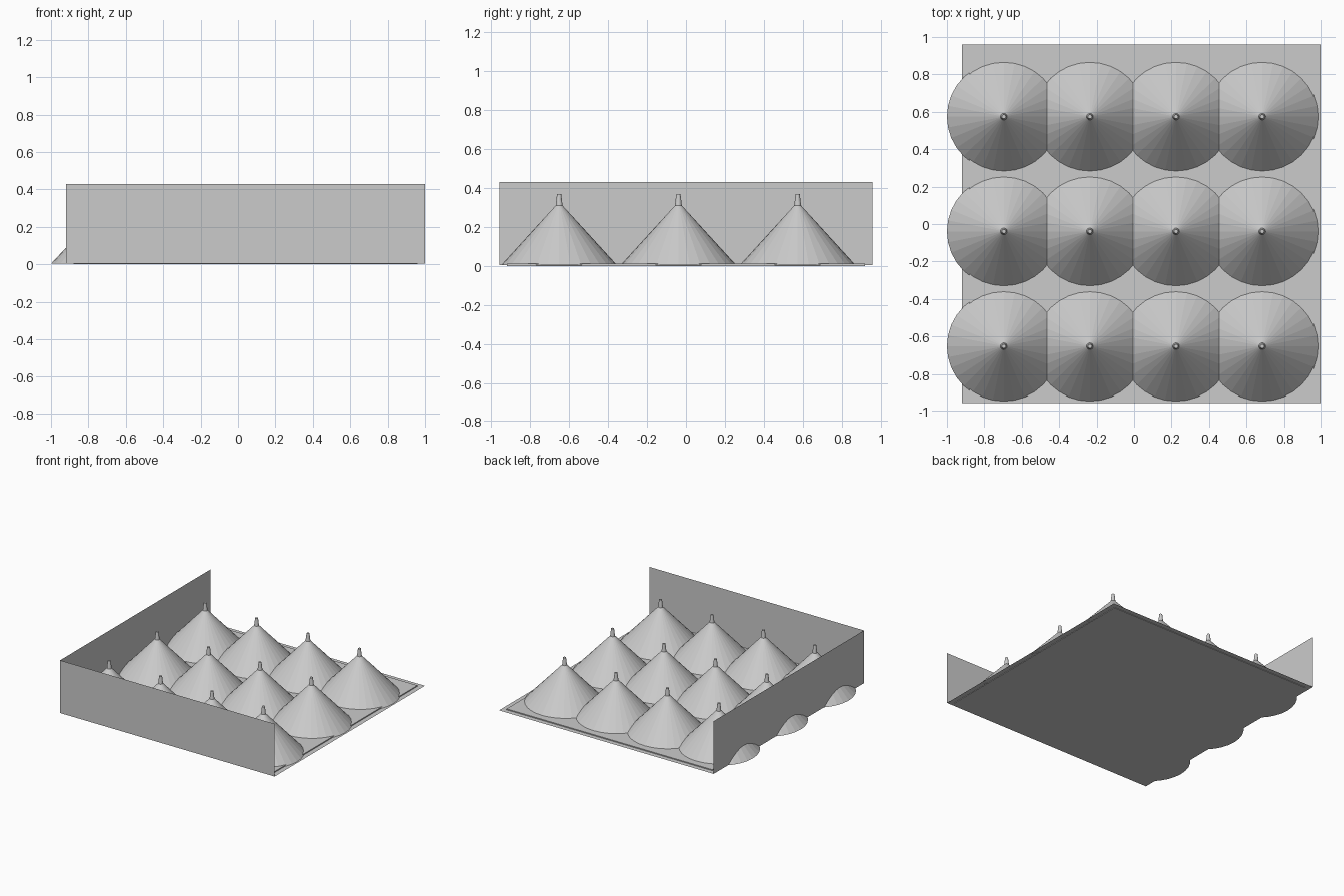
import bpy
import bmesh
import math

default = bpy.data.objects.get("Cube")
if default:
    bpy.data.objects.remove(default, do_unlink=True)

GREY = (0.6, 0.6, 0.6, 1.0)
grey = bpy.data.materials.new("light_grey")
grey.use_nodes = True
grey.diffuse_color = GREY
grey.node_tree.nodes["Principled BSDF"].inputs["Base Color"].default_value = GREY

X0, X1, Y0, Y1 = -0.92, 1.0, -0.96, 0.96
FLOOR, WALL_TOP, INSET = 0.004, 0.43, 0.04


def add_object(name, bm):
    mesh = bpy.data.meshes.new(name)
    bm.to_mesh(mesh)
    bm.free()
    mesh.materials.append(grey)
    obj = bpy.data.objects.new(name, mesh)
    bpy.context.collection.objects.link(obj)
    return obj


def panel(name, corners):
    bm = bmesh.new()
    bm.faces.new([bm.verts.new(c) for c in corners])
    return add_object(name, bm)


def lathe(name, profile, sides, center, scale_y):
    """Closed turned shape from (radius, height) pairs."""
    bm = bmesh.new()
    rings = []
    for r, z in profile:
        angles = [2 * math.pi * i / sides for i in range(sides)]
        rings.append([bm.verts.new((center[0] + r * math.cos(a),
                                    center[1] + r * scale_y * math.sin(a), z))
                      for a in angles])
    for low, high in zip(rings, rings[1:]):
        for i in range(sides):
            j = (i + 1) % sides
            bm.faces.new((low[i], low[j], high[j], high[i]))
    bm.faces.new(rings[0][::-1])
    bm.faces.new(rings[-1])
    return add_object(name, bm)


# Thin floor sheet and two upright side sheets
panel("floor", [(X0, Y0, FLOOR), (X1, Y0, FLOOR), (X1, Y1, FLOOR), (X0, Y1, FLOOR)])
panel("front_wall", [(X0, Y0, FLOOR), (X1, Y0, FLOOR), (X1, Y0, WALL_TOP), (X0, Y0, WALL_TOP)])
panel("right_wall", [(X0, Y1, FLOOR), (X0, Y0, FLOOR), (X0, Y0, WALL_TOP), (X0, Y1, WALL_TOP)])

# Slightly smaller slab through the floor
bm = bmesh.new()
bmesh.ops.create_cube(bm, size=1)
bmesh.ops.scale(bm, vec=(X1 - X0 - 2 * INSET, Y1 - Y0 - 2 * INSET, 0.012), verts=bm.verts)
bmesh.ops.translate(bm, vec=((X0 + X1) / 2, (Y0 + Y1) / 2, 0.006), verts=bm.verts)
add_object("base_slab", bm)

# Grid of cones, each with a tapered tip
cone_profile = [(0.304, 0.003), (0.018, 0.31), (0.011, 0.37)]
for row in range(3):
    for col in range(4):
        center = (-0.696 + 0.46 * col, -0.652 + 0.613 * row)
        lathe(f"cone_{row + 1}_{col + 1}", cone_profile, 32, center, 0.983)
